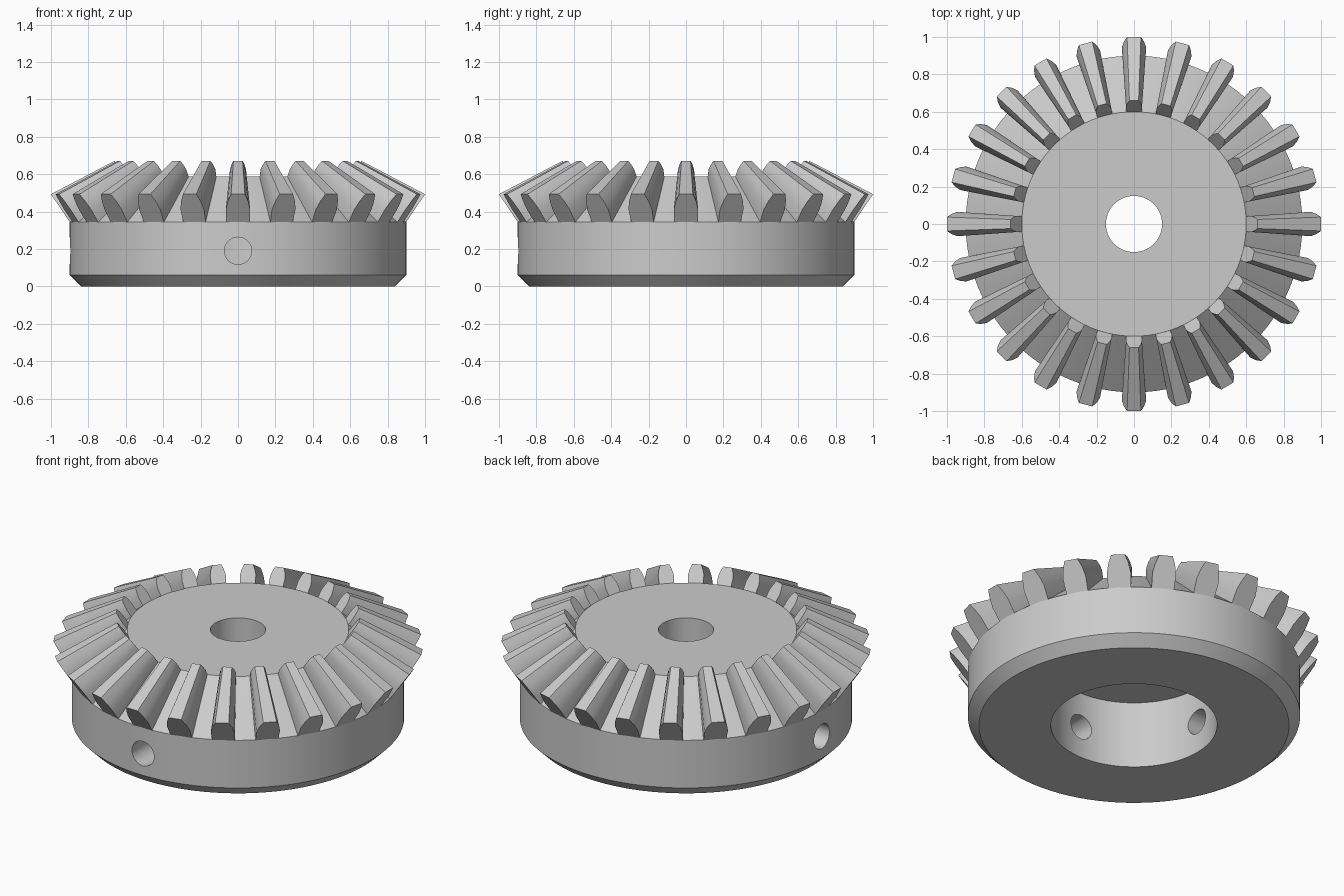
import bpy, bmesh
from math import radians, cos, sin, pi
from mathutils import Matrix, Vector

if "Cube" in bpy.data.objects:
    bpy.data.objects.remove(bpy.data.objects["Cube"], do_unlink=True)

STEEL = (0.6, 0.6, 0.6, 1)
steel = bpy.data.materials.new("grey steel")
steel.use_nodes = True
steel.diffuse_color = STEEL
steel.node_tree.nodes["Principled BSDF"].inputs["Base Color"].default_value = STEEL


def make_object(name, bm):
    bmesh.ops.recalc_face_normals(bm, faces=bm.faces)
    mesh = bpy.data.meshes.new(name)
    bm.to_mesh(mesh)
    bm.free()
    mesh.materials.append(steel)
    obj = bpy.data.objects.new(name, mesh)
    bpy.context.collection.objects.link(obj)
    return obj


def activate(obj):
    bpy.ops.object.select_all(action='DESELECT')
    obj.select_set(True)
    bpy.context.view_layer.objects.active = obj


def smooth(obj):
    activate(obj)
    bpy.ops.object.shade_smooth_by_angle(angle=radians(28))


# Gear body: turned profile (radius, height) with bore and counterbore
PROFILE = [(0.45, 0), (0.84, 0), (0.9, 0.06), (0.9, 0.345),
           (0.6, 0.587), (0.15, 0.587), (0.15, 0.4), (0.45, 0.4)]
SEGMENTS = 96
bm = bmesh.new()
rings = []
for i in range(SEGMENTS):
    a = 2 * pi * i / SEGMENTS
    rings.append([bm.verts.new((r * cos(a), r * sin(a), z)) for r, z in PROFILE])
for i, ring in enumerate(rings):
    following = rings[(i + 1) % SEGMENTS]
    for j in range(len(PROFILE)):
        k = (j + 1) % len(PROFILE)
        bm.faces.new((ring[j], following[j], following[k], ring[k]))
body = make_object("gear_body", bm)

# Set-screw holes through the front and right of the hub wall
bm = bmesh.new()
for direction in (Vector((0, -1, 0)), Vector((-1, 0, 0))):
    place = Matrix.Translation(direction * 0.68 + Vector((0, 0, 0.19)))
    turn = direction.to_track_quat('Z', 'Y').to_matrix().to_4x4()
    bmesh.ops.create_cone(bm, cap_ends=True, segments=32, radius1=0.073,
                          radius2=0.073, depth=0.7, matrix=place @ turn)
drill = make_object("screw_hole_cutter", bm)
drill.hide_render = True
cut = body.modifiers.new("screw_holes", 'BOOLEAN')
cut.operation = 'DIFFERENCE'
cut.solver = 'EXACT'
cut.object = drill
activate(body)
bpy.ops.object.modifier_apply(modifier=cut.name)
bpy.data.objects.remove(drill, do_unlink=True)
smooth(body)

# Bevel teeth: tapered barrel section (half width, share of tooth height)
SECTION = [(0.061, -0.15), (0.062, 0), (0.065, 0.45), (0.054, 0.75), (0.037, 1)]
TEETH = 24
# Each end: root point, tip point (radius, height) and width scale
ENDS = [(Vector((0.9, 0.345)), Vector((1.0, 0.493)), 1.0),
        (Vector((0.6, 0.587)), Vector((0.66, 0.671)), 0.66)]
bm = bmesh.new()
outline = SECTION + [(-w, t) for w, t in reversed(SECTION)]
for n in range(TEETH):
    spin = Matrix.Rotation(2 * pi * n / TEETH, 3, 'Z')
    loops = []
    for root, tip, scale in ENDS:
        loop = []
        for w, t in outline:
            r, z = root.lerp(tip, t)
            loop.append(bm.verts.new(spin @ Vector((r, w * scale, z))))
        loops.append(loop)
        bm.faces.new(loop)
    outer, inner = loops
    for j in range(len(outline)):
        k = (j + 1) % len(outline)
        bm.faces.new((outer[j], outer[k], inner[k], inner[j]))
teeth = make_object("bevel_teeth", bm)
smooth(teeth)
